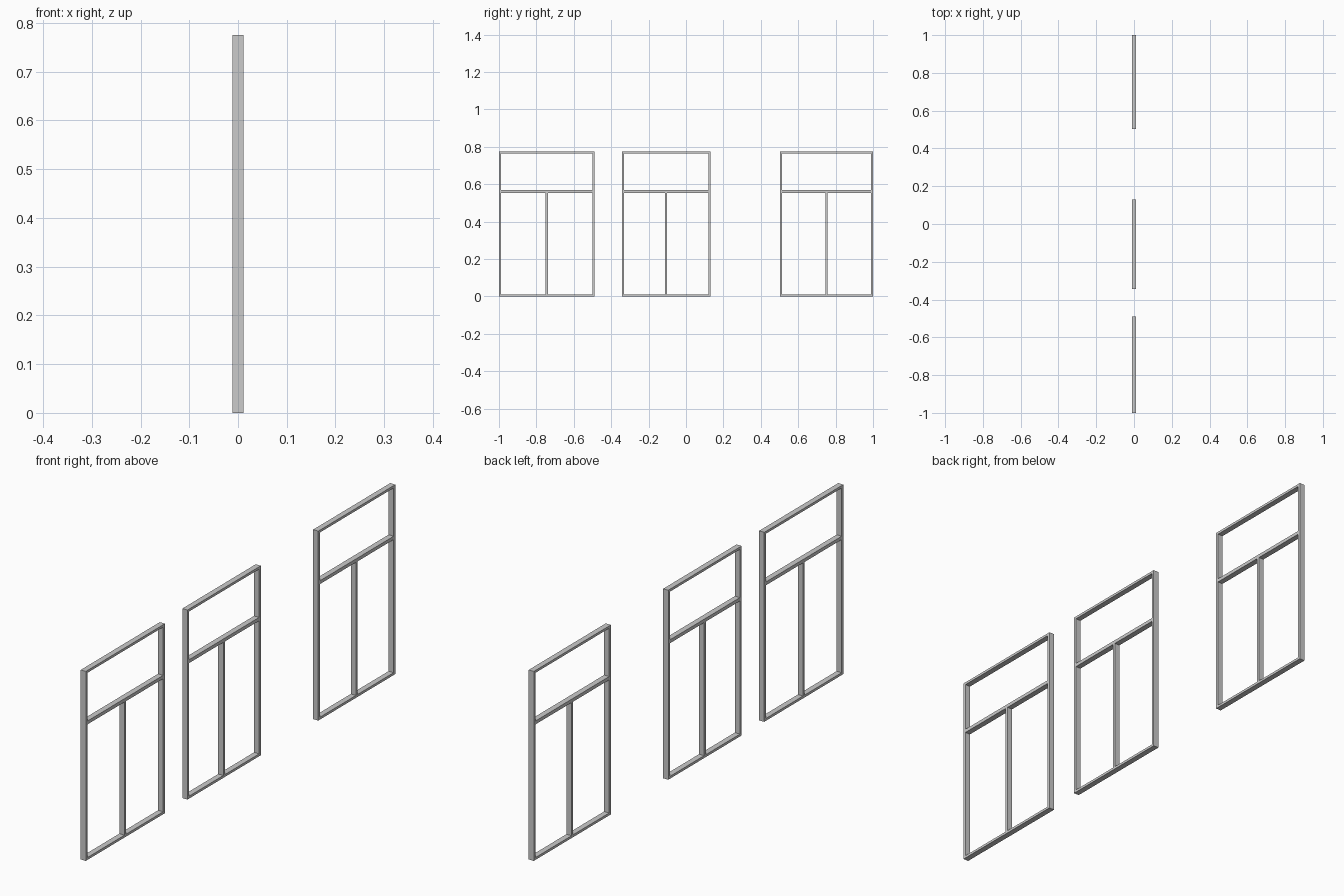
import bpy, bmesh
from mathutils import Matrix

if "Cube" in bpy.data.objects:
    bpy.data.objects.remove(bpy.data.objects["Cube"])

DEPTH = 0.023      # frame depth along x
HEIGHT = 0.775
STILE = 0.011      # face width of the upright bars
RAIL = 0.010       # face height of top and bottom rails
TRANSOM = (0.554, 0.568)


def bar(bm, y0, y1, z0, z1):
    """Add one rectangular bar spanning y0..y1 and z0..z1."""
    place = Matrix.Translation((0, (y0 + y1) / 2, (z0 + z1) / 2))
    size = Matrix.Diagonal((DEPTH, y1 - y0, z1 - z0, 1))
    bmesh.ops.create_cube(bm, size=1, matrix=place @ size)


def part(name, bars):
    mesh = bpy.data.meshes.new(name)
    bm = bmesh.new()
    for b in bars:
        bar(bm, *b)
    bm.to_mesh(mesh)
    bm.free()
    obj = bpy.data.objects.new(name, mesh)
    bpy.context.collection.objects.link(obj)


def window(label, y0, y1):
    a, b, mid = y0 + STILE, y1 - STILE, (y0 + y1) / 2
    # Outer uprights
    part(label + "_stiles", [(y0, a, 0, HEIGHT), (b, y1, 0, HEIGHT)])
    # Top and bottom rails
    part(label + "_rails", [(a, b, 0, RAIL), (a, b, HEIGHT - RAIL, HEIGHT)])
    # Crossbar below the upper light
    part(label + "_transom", [(a, b, *TRANSOM)])
    # Central upright below the crossbar
    part(label + "_mullion", [(mid - STILE / 2, mid + STILE / 2, RAIL, TRANSOM[0])])


for label, y0, y1 in (("near_window", -1.0, -0.489),
                      ("middle_window", -0.343, 0.131),
                      ("far_window", 0.502, 1.0)):
    window(label, y0, y1)
